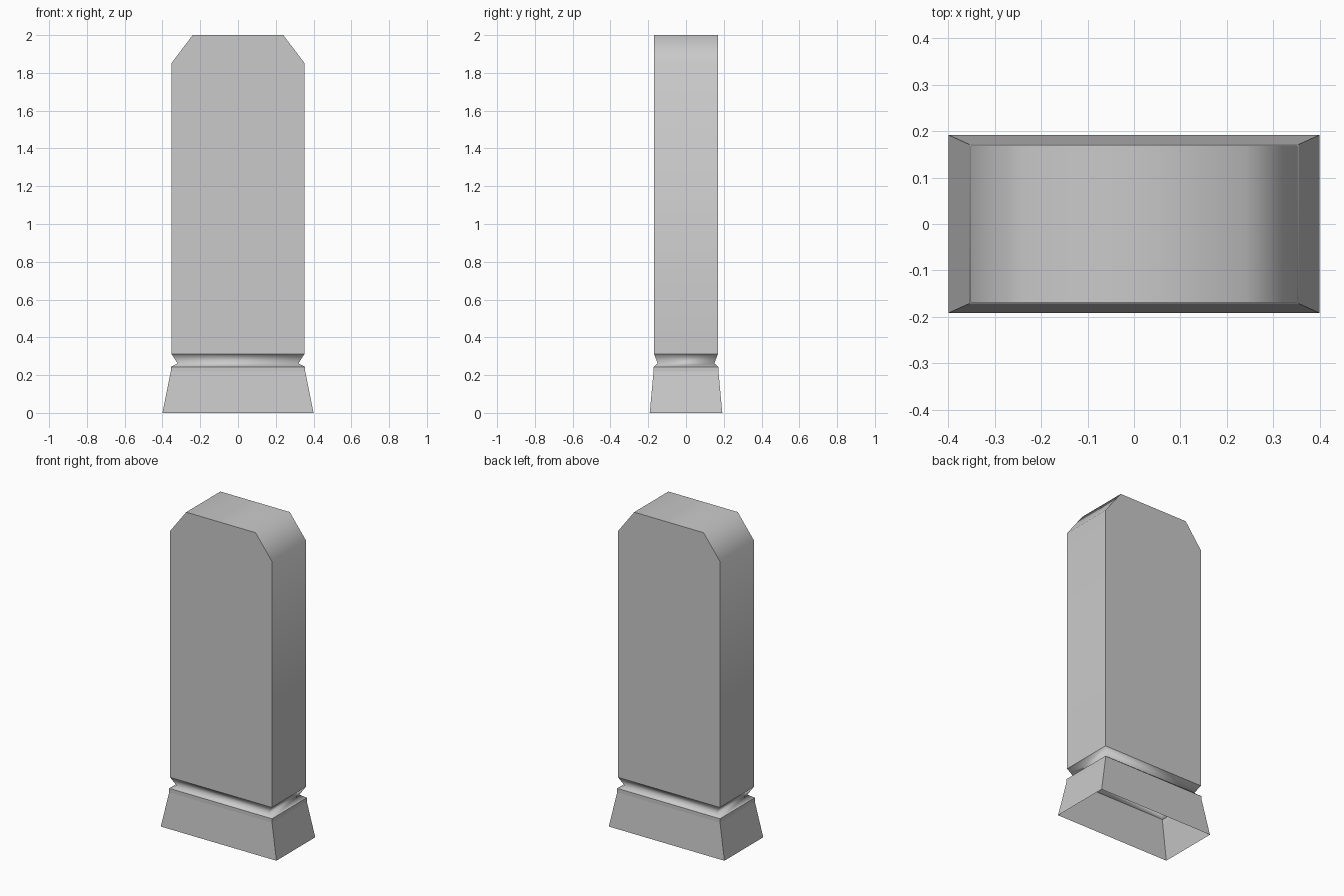
import bpy
import bmesh

cube = bpy.data.objects.get("Cube")
if cube:
    bpy.data.objects.remove(cube, do_unlink=True)

# One plain grey for the whole stone
GREY = (0.588, 0.588, 0.588, 1.0)
stone = bpy.data.materials.new("stone grey")
stone.diffuse_color = GREY
stone.use_nodes = True
stone.node_tree.nodes["Principled BSDF"].inputs["Base Color"].default_value = GREY


def finish(bm, name):
    mesh = bpy.data.meshes.new(name)
    bm.normal_update()
    bm.to_mesh(mesh)
    bm.free()
    mesh.materials.append(stone)
    obj = bpy.data.objects.new(name, mesh)
    bpy.context.collection.objects.link(obj)
    return obj


def rectangular_skin(name, levels, smooth):
    """Open skin through stacked rectangles given as (half x, half y, z)."""
    bm = bmesh.new()
    rings = [[bm.verts.new((sx * x, sy * y, z))
              for sx, sy in ((-1, -1), (1, -1), (1, 1), (-1, 1))]
             for x, y, z in levels]
    for low, high in zip(rings, rings[1:]):
        for i in range(4):
            j = (i + 1) % 4
            face = bm.faces.new((low[i], low[j], high[j], high[i]))
            face.smooth = smooth
    return finish(bm, name)


# Tapered hollow plinth with a narrow upright band at its top
rectangular_skin("plinth", [(0.40, 0.192, 0.0), (0.356, 0.172, 0.218),
                            (0.356, 0.172, 0.243)], False)

# Pinched neck, softly shaded all round
rectangular_skin("neck", [(0.356, 0.172, 0.243), (0.32, 0.15, 0.262),
                          (0.352, 0.169, 0.312)], True)

# Upright slab with cut upper corners, open underneath where it meets the neck
half = [(0.352, 0.312), (0.352, 1.852), (0.24, 2.0)]
outline = half + [(-x, z) for x, z in reversed(half)]
bm = bmesh.new()
front = [bm.verts.new((x, -0.169, z)) for x, z in outline]
back = [bm.verts.new((x, 0.169, z)) for x, z in outline]
bm.faces.new(front[::-1])
bm.faces.new(back)
for i in range(len(outline) - 1):
    bm.faces.new((front[i], front[i + 1], back[i + 1], back[i])).smooth = True
bmesh.ops.recalc_face_normals(bm, faces=bm.faces)

# Soft shading over the shoulders, crisp front and back outlines
for edge in bm.edges:
    a, b = edge.verts
    edge.smooth = abs(a.co.y - b.co.y) > 0.1
finish(bm, "slab")
